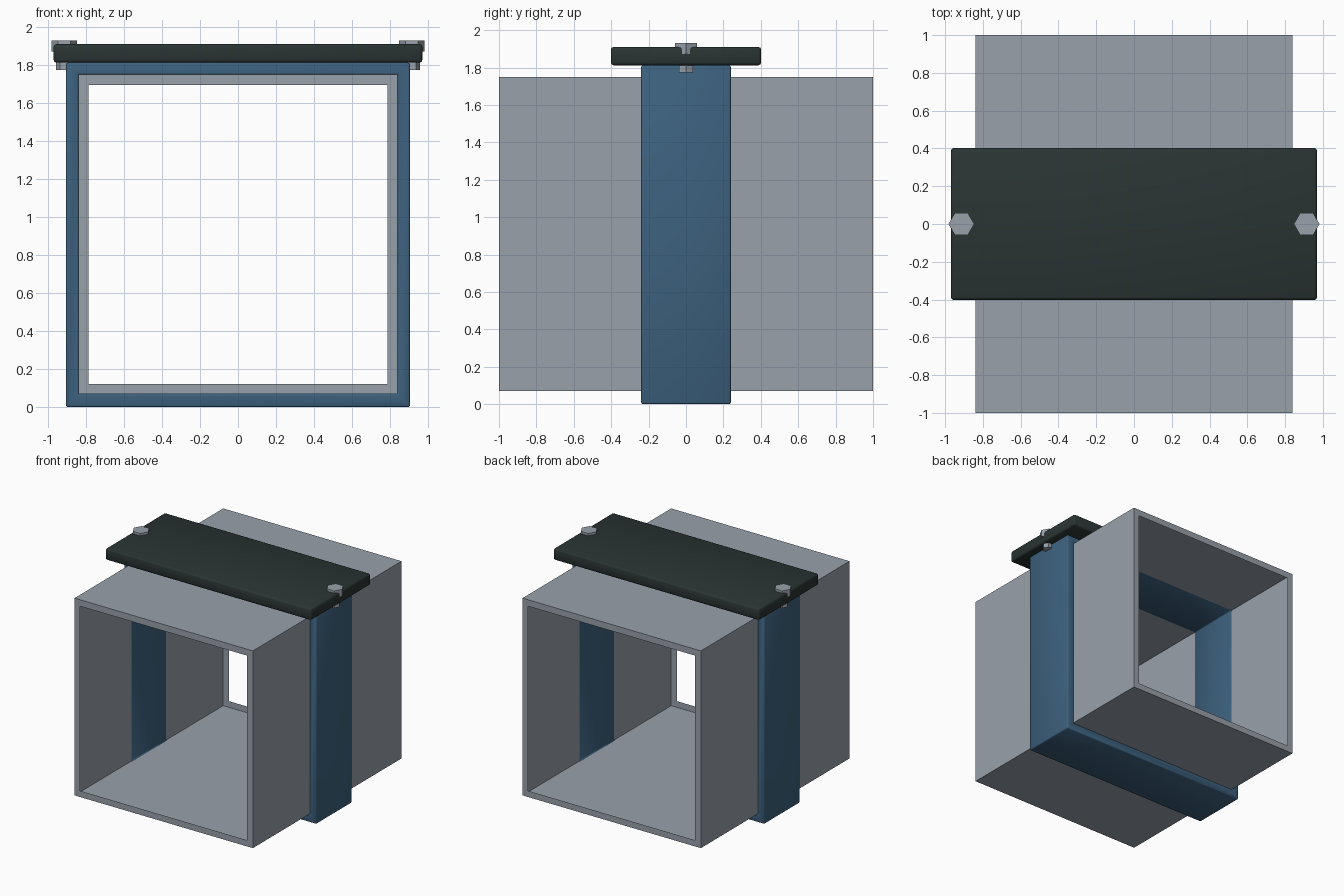
import bpy, bmesh, math

if "Cube" in bpy.data.objects:
    bpy.data.objects.remove(bpy.data.objects["Cube"])


def material(name, rgb):
    m = bpy.data.materials.new(name)
    m.diffuse_color = (*rgb, 1)
    m.use_nodes = True
    m.node_tree.nodes["Principled BSDF"].inputs["Base Color"].default_value = m.diffuse_color
    return m


STEEL = material("steel_grey", (0.315, 0.355, 0.405))
BLUE = material("blue_paint", (0.046, 0.12, 0.21))
DARK = material("dark_green_grey", (0.023, 0.035, 0.033))


def add_object(name, bm, mat, bevel=0):
    me = bpy.data.meshes.new(name)
    bm.to_mesh(me)
    bm.free()
    me.materials.append(mat)
    ob = bpy.data.objects.new(name, me)
    bpy.context.collection.objects.link(ob)
    if bevel:
        for p in me.polygons:
            p.use_smooth = True
        mod = ob.modifiers.new("soft_edges", "BEVEL")
        mod.width = bevel
        mod.segments = 2
    return ob


def rect_loop(bm, rect, y):
    """Rectangle in the xz plane; rect is (half x, z low, z high)."""
    w, lo, hi = rect
    return [bm.verts.new((x, y, z)) for x, z in ((-w, lo), (w, lo), (w, hi), (-w, hi))]


def bridge(bm, a, b):
    n = len(a)
    for i in range(n):
        j = (i + 1) % n
        bm.faces.new((a[i], a[j], b[j], b[i]))


def prism(bm, x, z0, z1, radius, sides):
    """Upright prism with a corner pointing along x."""
    low, high = [[bm.verts.new((x + radius * math.cos(2 * math.pi * i / sides),
                                radius * math.sin(2 * math.pi * i / sides), z))
                  for i in range(sides)] for z in (z0, z1)]
    bm.faces.new(low[::-1])
    bm.faces.new(high)
    bridge(bm, low, high)


# Square tube: thin shell with a flat inward rim at each open end
OUTER, INNER = (0.84, 0.07, 1.75), (0.787, 0.123, 1.695)
bm = bmesh.new()
loops = [rect_loop(bm, r, y) for r, y in ((INNER, -1), (OUTER, -1), (OUTER, 1), (INNER, 1))]
for a, b in zip(loops, loops[1:]):
    bridge(bm, a, b)
add_object("square_tube", bm, STEEL)

# Clamp band wrapped around the tube, touching its skin
bm = bmesh.new()
band_out, band_in = (0.905, 0.0, 1.812), (0.8392, 0.069, 1.7492)
loops = [rect_loop(bm, r, y) for r, y in
         ((band_in, -0.24), (band_out, -0.24), (band_out, 0.24), (band_in, 0.24))]
for a, b in zip(loops, loops[1:] + loops[:1]):
    bridge(bm, a, b)
bmesh.ops.recalc_face_normals(bm, faces=bm.faces)
add_object("clamp_band", bm, BLUE, 0.01)

# Top plate
bm = bmesh.new()
bmesh.ops.create_cube(bm, size=1)
for v in bm.verts:
    v.co = (v.co.x * 1.94, v.co.y * 0.804, 1.861 + v.co.z * 0.098)
add_object("top_plate", bm, DARK, 0.015)

# Bolts: hex head, round shank and hex nut
for side, x in (("left", -0.914), ("right", 0.914)):
    bm = bmesh.new()
    prism(bm, x, 1.872, 1.93, 0.068, 6)
    prism(bm, x, 1.785, 1.88, 0.028, 16)
    prism(bm, x, 1.773, 1.818, 0.043, 6)
    bmesh.ops.recalc_face_normals(bm, faces=bm.faces)
    add_object(side + "_bolt", bm, STEEL)
